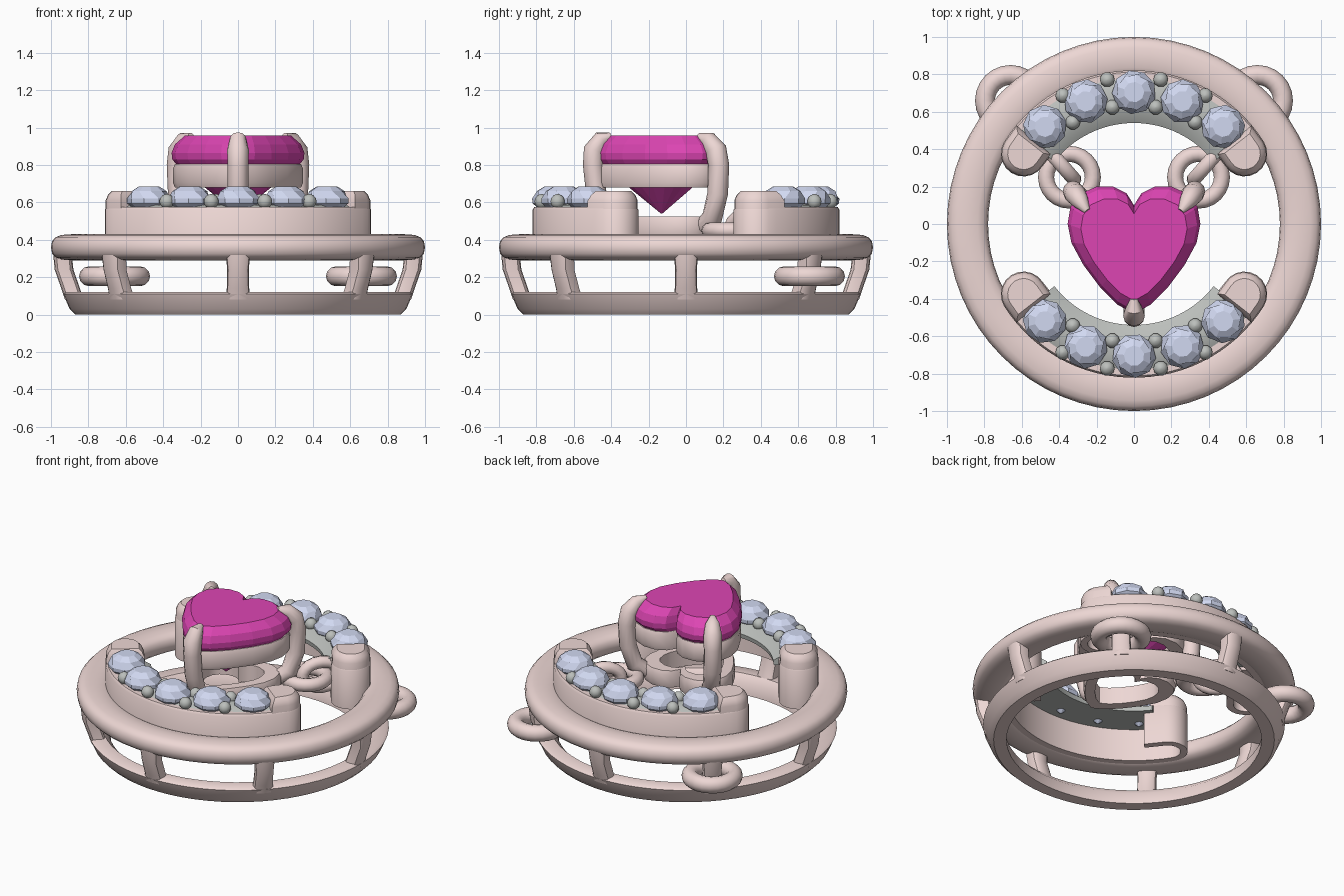
import bpy, bmesh, random
from math import sin, cos, pi, radians
from mathutils import Vector, Matrix

if "Cube" in bpy.data.objects:
    bpy.data.objects.remove(bpy.data.objects["Cube"])

random.seed(4)


def material(name, rgb):
    m = bpy.data.materials.new(name)
    m.diffuse_color = (*rgb, 1)
    m.use_nodes = True
    m.node_tree.nodes["Principled BSDF"].inputs["Base Color"].default_value = m.diffuse_color
    return m


ROSE = material("rose_metal", (0.85, 0.68, 0.66))
GREY = material("grey_metal", (0.5, 0.52, 0.5))
ICE = material("pale_stone", (0.64, 0.69, 0.88))
PINK = material("magenta_stone", (0.72, 0.06, 0.45))


def loft(name, rings, mat, closed=False, smooth=True, mirror_y=1, mirror_x=1):
    """Skin a list of equal-length point loops; cap the ends unless closed."""
    bm = bmesh.new()
    rows = [[bm.verts.new((p[0] * mirror_x, p[1] * mirror_y, p[2])) for p in r] for r in rings]
    n = len(rows[0])
    for i in range(len(rows) if closed else len(rows) - 1):
        a, b = rows[i], rows[(i + 1) % len(rows)]
        for j in range(n):
            k = (j + 1) % n
            bm.faces.new((a[j], a[k], b[k], b[j]))
    if not closed:
        bm.faces.new(rows[0])
        bm.faces.new(rows[-1])
    bmesh.ops.recalc_face_normals(bm, faces=bm.faces)
    me = bpy.data.meshes.new(name)
    bm.to_mesh(me)
    bm.free()
    ob = bpy.data.objects.new(name, me)
    bpy.context.collection.objects.link(ob)
    me.materials.append(mat)
    if smooth:
        bpy.context.view_layer.objects.active = ob
        ob.select_set(True)
        bpy.ops.object.shade_smooth_by_angle(angle=radians(40))
        ob.select_set(False)
    return ob


def polar(r, a, z=0):
    """Angle in degrees measured from +y towards +x."""
    return Vector((r * sin(radians(a)), r * cos(radians(a)), z))


def lathe(name, profile, mat, a0=0, a1=360, steps=64, my=1):
    full = a1 - a0 == 360
    count = steps if full else steps + 1
    rings = [[polar(r, a0 + (a1 - a0) * i / steps, z) for r, z in profile] for i in range(count)]
    return loft(name, rings, mat, closed=full, mirror_y=my)


def tube(name, path, radii, mat, closed=False, mx=1, sides=12):
    pts = [Vector(p) for p in path]
    rings, n = [], len(pts)
    for i, p in enumerate(pts):
        a = pts[(i - 1) % n] if closed or i else p
        b = pts[(i + 1) % n] if closed or i < n - 1 else p
        t = (b - a).normalized()
        ref = Vector((0, 0, 1)) if closed else Vector((1, 0, 0))
        u = ref.cross(t).normalized()
        v = t.cross(u)
        r = radii[i] if isinstance(radii, list) else radii
        rings.append([p + r * (cos(2 * pi * k / sides) * u + sin(2 * pi * k / sides) * v) for k in range(sides)])
    return loft(name, rings, mat, closed, mirror_x=mx)


def torus(name, c, major, minor, mat, mx=1):
    path = [(c[0] + major * cos(2 * pi * i / 24), c[1] + major * sin(2 * pi * i / 24), c[2]) for i in range(24)]
    return tube(name, path, minor, mat, True, mx)


def oval(t, p):
    return abs(t) ** p * (1 if t > 0 else -1)


# Round frame: upper rim, lower rim, eight posts
rim = [(0.89 + 0.11 * oval(cos(2 * pi * k / 16), 0.75), 0.36 + 0.07 * oval(sin(2 * pi * k / 16), 0.75)) for k in range(16)]
lathe("upper_rim", rim, ROSE)
lathe("lower_rim", [(0.79, 0), (0.87, 0), (0.90, 0.03), (0.935, 0.11), (0.92, 0.122), (0.84, 0.122), (0.80, 0.08)], ROSE)
for i in range(8):
    rings = []
    for r, z, w in ((0.875, 0.08, 0.068), (0.895, 0.14, 0.06), (0.93, 0.24, 0.058), (0.94, 0.34, 0.066)):
        sec = []
        for k in range(12):
            c, s = oval(cos(pi / 6 * k), 0.6), oval(sin(pi / 6 * k), 0.6)
            sec.append(Matrix.Rotation(i * pi / 4, 4, 'Z') @ Vector((r + 0.05 * c, w * s, z)))
        rings.append(sec)
    loft("frame_post", rings, ROSE)

# Chain loops around the two rear posts
for sx in (1, -1):
    torus("chain_loop", (0.66, 0.66, 0.205), 0.137, 0.053, ROSE, sx)


# Round accent stone
def round_stone(c, my):
    spin, rings = random.random(), []
    for i, (r, z) in enumerate(((0.004, -0.11), (0.116, -0.015), (0.118, 0.01), (0.095, 0.05), (0.055, 0.075))):
        off = spin + (pi / 9 if i > 2 else 0)
        rings.append([c + Vector((r * cos(2 * pi * k / 9 + off), r * sin(2 * pi * k / 9 + off), z)) for k in range(9)])
    loft("accent_stone", rings, ICE, smooth=False, mirror_y=my)


def end_arc(side, rad, n=10):
    """Half circle around the end of a crescent, from outside to inside."""
    c, rad_dir = polar(0.70, 57.5 * side), polar(1, 57.5 * side)
    tan = Vector((rad_dir.y, -rad_dir.x, 0)) * side
    return [(c + rad * (cos(pi * k / n) * rad_dir + sin(pi * k / n) * tan),
             cos(pi * k / n) * rad_dir + sin(pi * k / n) * tan) for k in range(n + 1)]


# Two crescents: wall, domed plate, end pads, stones and beads
for my in (1, -1):
    wall = [(polar(0.60, -46), -polar(1, -46))] + end_arc(-1, 0.10)[::-1]
    wall += [(polar(0.80, a), polar(1, a)) for a in range(-54, 55, 4)]
    wall += end_arc(1, 0.10) + [(polar(0.60, 46), -polar(1, 46))]
    loft("crescent_wall", [[p + n * d + Vector((0, 0, z)) for d, z in
                            ((-0.022, 0.30), (0.022, 0.30), (0.022, 0.56), (0.012, 0.575), (-0.022, 0.575))]
                           for p, n in wall], ROSE, mirror_y=my)
    lathe("crescent_plate", [(0.545, 0.52), (0.54, 0.55), (0.60, 0.585), (0.68, 0.60), (0.76, 0.585),
                             (0.82, 0.55), (0.82, 0.52)], GREY, -52, 52, 32, my)
    for side in (1, -1):
        def pad(rad, back, z):
            loop = [p for p, n in end_arc(side, rad)]
            loop += [polar(0.70 - rad, back * side), polar(0.70 + rad, back * side)]
            return [p + Vector((0, 0, z)) for p in loop]
        loft("end_pad", [pad(0.118, 50, 0.50), pad(0.118, 50, 0.61), pad(0.105, 51, 0.64), pad(0.085, 52, 0.66)],
             ROSE, mirror_y=my)
    for a in (-42.5, -21.5, 0, 21.5, 42.5):
        round_stone(polar(0.705, a, 0.61), my)
    for a in (-31, -10.5, 10.5, 31):
        for r in (0.635, 0.785):
            c = polar(r, a - (2 if r > 0.7 and a > 20 else -2 if r > 0.7 and a < -20 else 0), 0.605)
            rings = [[c + 0.04 * Vector((sin(t) * cos(pi / 5 * k), sin(t) * sin(pi / 5 * k), -cos(t)))
                      for k in range(10)] for t in (0.08, 0.6, 1.1, 1.57, 2.05, 2.55, 3.06)]
            loft("bead", rings, GREY, mirror_y=my)

# Heart outline shared by the centre stone and its two rails
HALF = [(0, 0.10), (0.04, 0.165), (0.11, 0.20), (0.2, 0.20), (0.29, 0.16), (0.34, 0.09), (0.355, 0),
        (0.335, -0.1), (0.27, -0.22), (0.18, -0.34), (0.09, -0.43), (0, -0.48)]
OUT = HALF + [(-x, y) for x, y in HALF[-2:0:-1]]


def heart(s, z):
    return [Vector((x * s, -0.13 + (y + 0.13) * s, z)) for x, y in OUT]


loft("heart_stone", [heart(s, z) for s, z in ((0.01, 0.54), (0.92, 0.80), (0.99, 0.83), (1, 0.865), (0.95, 0.91), (0.80, 0.957))],
     PINK, smooth=False)


def rail(name, s, t, z0, z1):
    sec = ((s - t, z0), (s - 0.03, z0), (s, z0 + 0.025), (s, z1 - 0.025), (s - 0.03, z1), (s - t, z1))
    loft(name, [heart(a, z) for a, z in sec], ROSE, closed=True)


rail("upper_heart_rail", 0.98, 0.24, 0.68, 0.805)
rail("lower_heart_rail", 0.84, 0.26, 0.41, 0.525)

# Prongs holding the heart
R = [0.045, 0.055, 0.055, 0.056, 0.058, 0.045, 0.018]
for sx in (1, -1):
    tube("rear_prong", [(0.22, 0.08, 0.46), (0.29, 0.14, 0.52), (0.32, 0.17, 0.65), (0.325, 0.175, 0.8),
                        (0.315, 0.16, 0.88), (0.285, 0.12, 0.935), (0.25, 0.07, 0.955)], R, ROSE, mx=sx)
    # Links joining the heart to the rear crescent
    torus("flat_link", (0.345, 0.25, 0.45), 0.125, 0.043, ROSE, sx)
    d = Vector((0.66, 0.75, 0))
    path = [Vector((0.40, 0.33, 0.45)) + d * 0.12 * cos(2 * pi * k / 20) + Vector((0, 0, 0.085 * sin(2 * pi * k / 20)))
            for k in range(20)]
    side = Vector((0.75, -0.66, 0))
    rings = []
    for k, p in enumerate(path):
        n = (p - Vector((0.40, 0.33, 0.45))).normalized()
        rings.append([p + 0.04 * (cos(pi / 5 * j) * n + sin(pi / 5 * j) * side) for j in range(10)])
    loft("upright_link", rings, ROSE, closed=True, mirror_x=sx)
tube("front_prong", [(0, -0.38, 0.46), (0, -0.44, 0.53), (0, -0.48, 0.65), (0, -0.495, 0.8),
                     (0, -0.49, 0.88), (0, -0.45, 0.94), (0, -0.40, 0.955)], R, ROSE)
